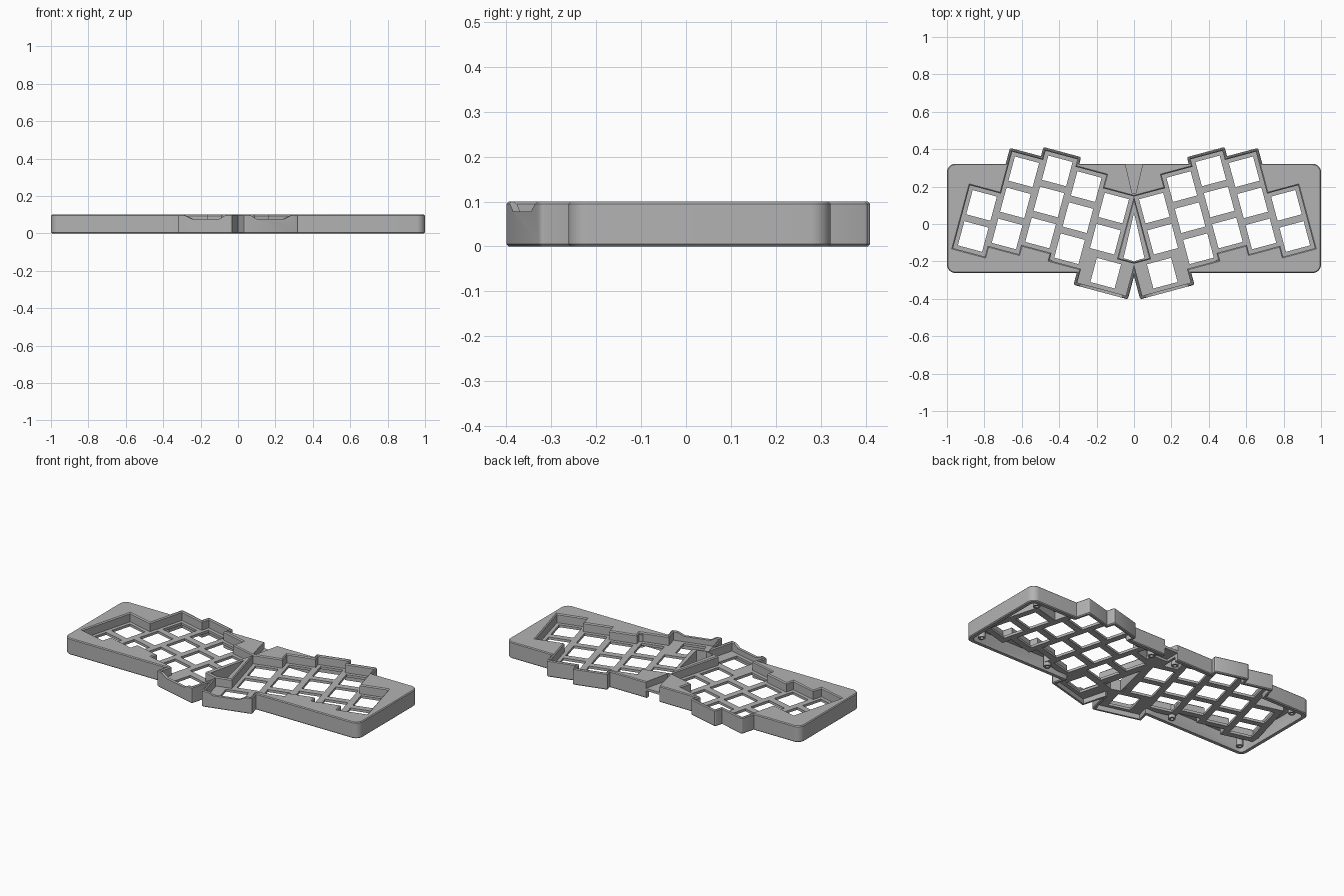
import bpy, bmesh, math
from mathutils import Matrix

if "Cube" in bpy.data.objects:
    bpy.data.objects.remove(bpy.data.objects["Cube"])

grey = bpy.data.materials.new("case_grey")
grey.use_nodes = True
COLOUR = (0.45, 0.45, 0.45, 1)
grey.diffuse_color = COLOUR
grey.node_tree.nodes["Principled BSDF"].inputs["Base Color"].default_value = COLOUR

TOP, FLOOR, PLATE_UNDER, ROOF = 0.1, 0.045, 0.03, 0.082
KEY, CLEAR, WALL = 0.086, 0.002, 0.0165
TILT = Matrix.Rotation(math.radians(15), 4, 'Z')
FLAT = Matrix()

# Key columns in the tilted frame: u centre, v centre, half width, key count
COLUMNS = [(0.127, -0.032, KEY, 2), (0.2985, -0.045, KEY, 3), (0.47, -0.004, KEY, 3),
           (0.6415, -0.055, KEY, 3), (0.813, -0.201, KEY, 2), (0.078, -0.293, 0.132, 1)]


def loft(name, rings, matrix=FLAT):
    """Solid skinned through a stack of equal rings of 3D points."""
    bm = bmesh.new()
    loops = [[bm.verts.new(p) for p in ring] for ring in rings]
    n = len(loops[0])
    for a, b in zip(loops, loops[1:]):
        for i in range(n):
            j = (i + 1) % n
            bm.faces.new((a[i], a[j], b[j], b[i]))
    bm.faces.new(loops[0][::-1])
    bm.faces.new(loops[-1])
    bm.transform(matrix)
    bmesh.ops.recalc_face_normals(bm, faces=bm.faces)
    mesh = bpy.data.meshes.new(name)
    bm.to_mesh(mesh)
    bm.free()
    mesh.materials.append(grey)
    ob = bpy.data.objects.new(name, mesh)
    bpy.context.collection.objects.link(ob)
    return ob


def rounded(hx, hy, r, steps):
    """Rectangle outline with rounded corners."""
    if r <= 0:
        return [(hx, hy), (-hx, hy), (-hx, -hy), (hx, -hy)]
    pts = []
    for q, (sx, sy) in enumerate([(1, 1), (-1, 1), (-1, -1), (1, -1)]):
        for k in range(steps + 1):
            a = math.pi / 2 * (q + k / steps)
            pts.append((sx * (hx - r) + r * math.cos(a), sy * (hy - r) + r * math.sin(a)))
    return pts


def block(name, cx, cy, hx, hy, levels, matrix=FLAT, r=0, steps=3):
    """Upright block; each level is a height and an outward offset."""
    rings = []
    for z, off in levels:
        outline = rounded(hx + off, hy + off, r + off if r else 0, steps)
        rings.append([(cx + x, cy + y, z) for x, y in outline])
    return loft(name, rings, matrix)


def wedge(name, outline, z0, z1):
    return loft(name, [[(x, y, z) for x, y in outline] for z in (z0, z1)])


def combine(target, tool, operation='DIFFERENCE'):
    mod = target.modifiers.new("combine", 'BOOLEAN')
    mod.operation, mod.solver, mod.object = operation, 'EXACT', tool
    bpy.context.view_layer.objects.active = target
    bpy.ops.object.modifier_apply(modifier=mod.name)
    bpy.data.objects.remove(tool)


def per_column(name, grow, levels, r=0):
    for u, v, half, n in COLUMNS:
        yield block(name, u, v, half + grow, n * KEY + grow, levels, TILT, r)


# Outer body: wide slab plus a raised block round every column
EDGE = [(0, -0.005), (0.005, 0), (TOP - 0.005, 0), (TOP, -0.005)]
case = block("keyboard_case", 0, 0.03, 1.0, 0.292, EDGE, r=0.045, steps=8)
for b in per_column("column_block", CLEAR + WALL, EDGE, 0.01):
    combine(case, b, 'UNION')

# Hollow underside: shallow pocket below the plate, deep pocket beside it
for c in per_column("under_plate", CLEAR, [(-0.1, 0), (PLATE_UNDER, 0)]):
    combine(case, c)
combine(case, block("slab_pocket", 0, 0.03, 0.975, 0.267, [(-0.1, 0), (PLATE_UNDER, 0)], r=0.025))
side_pocket = block("side_pocket", 0, 0.03, 0.975, 0.267, [(-0.11, 0), (ROOF, 0)], r=0.025)
for b in per_column("pocket_keepout", CLEAR + WALL, [(-0.2, 0), (0.2, 0)]):
    combine(side_pocket, b)
for x, y in [(0, 0), (0.0, 0.25)]:
    # Keep the centre spine solid round the slot and the wedge opening
    combine(side_pocket, block("spine_keepout", x, y, 0.06, 0.2, [(-0.2, 0), (0.2, 0)]))
combine(case, side_pocket)

# Key recess with a chamfered rim
RIM = [(FLOOR, 0), (TOP - 0.006, 0), (TOP, 0.006), (TOP + 0.02, 0.006)]
for c in per_column("key_recess", CLEAR, RIM):
    combine(case, c)

# Square switch holes
for u, v, half, n in COLUMNS:
    for k in range(n):
        y = v + (k - (n - 1) / 2) * 2 * KEY
        combine(case, block("switch_hole", u, y, 0.067, 0.067, [(-0.1, 0), (0.2, 0)], TILT))

# Centre opening, back groove and cable port
combine(case, wedge("centre_opening", [(0, 0.06), (-0.056, -0.182), (0, -0.2), (0.056, -0.182)], -0.1, 0.2))
combine(case, wedge("back_groove", [(-0.053, 0.35), (-0.01, 0.165), (0.01, 0.165), (0.053, 0.35)], 0.06, 0.2))
combine(case, block("cable_port", 0, 0.3, 0.045, 0.07, [(-0.1, 0), (0.045, 0)]))

# Scooped front wall below the thumb key
scoop = [(-0.045, 0.102), (-0.005, 0.078), (0.15, 0.078), (0.2, 0.102)]
combine(case, loft("thumb_scoop", [[(u, v, z) for u, z in scoop] for v in (-0.45, -0.36)], TILT))


# Screw posts under the roof
def screw_post(x, y):
    post = block("screw_post", x, y, 0.02, 0.02, [(0.01, 0), (ROOF + 0.005, 0)], r=0.0199, steps=5)
    combine(post, block("screw_hole", x, y, 0.01, 0.01, [(-0.1, 0), (0.06, 0)], r=0.0099, steps=5))
    return post


parts = [case] + [screw_post(x, y) for x, y in [(0.93, -0.2), (0.92, 0.26), (0.45, -0.21), (0.085, 0.25)]]

# Mirror the left half to the right and set the shading
for ob in parts:
    mirror = ob.modifiers.new("mirror", 'MIRROR')
    mirror.use_bisect_axis[0] = ob is case
    bpy.ops.object.select_all(action='DESELECT')
    ob.select_set(True)
    bpy.context.view_layer.objects.active = ob
    bpy.ops.object.modifier_apply(modifier=mirror.name)
    bpy.ops.object.shade_smooth_by_angle(angle=math.radians(30))
